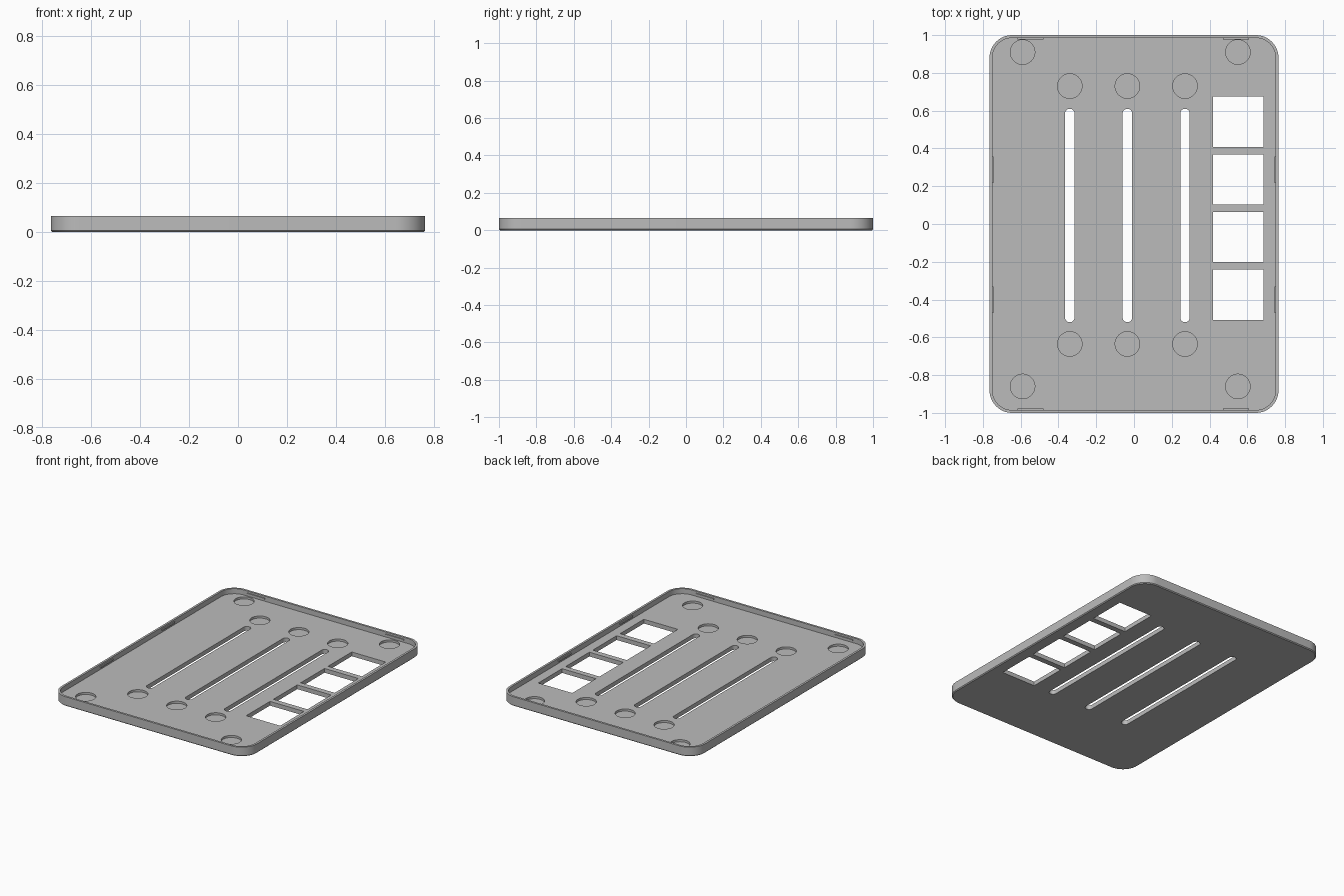
import bpy, bmesh
from math import cos, sin, pi

old = bpy.data.objects.get("Cube")
if old:
    bpy.data.objects.remove(old, do_unlink=True)

# Main sizes
HALF_X, HALF_Y, HEIGHT = 0.765, 1.0, 0.066
WALL, FLOOR, RECESS = 0.015, 0.03, 0.015

grey = bpy.data.materials.new("plain grey")
grey.use_nodes = True
colour = (0.5, 0.5, 0.5, 1)
grey.diffuse_color = colour
grey.node_tree.nodes["Principled BSDF"].inputs["Base Color"].default_value = colour


def outline(hx, hy, r, steps=12):
    """Rounded rectangle; a zero radius gives a plain rectangle."""
    if r == 0:
        return [(hx, hy), (-hx, hy), (-hx, -hy), (hx, -hy)]
    pts = []
    for q, (sx, sy) in enumerate(((1, 1), (-1, 1), (-1, -1), (1, -1))):
        for i in range(steps + 1):
            a = (q + i / steps) * pi / 2
            p = (sx * (hx - r) + r * cos(a), sy * (hy - r) + r * sin(a))
            if not pts or abs(p[0] - pts[-1][0]) + abs(p[1] - pts[-1][1]) > 1e-5:
                pts.append(p)
    if abs(pts[0][0] - pts[-1][0]) + abs(pts[0][1] - pts[-1][1]) < 1e-5:
        pts.pop()
    return pts


def solid(name, layers, x=0, y=0):
    """Closed solid through stacked (hx, hy, radius, z) outlines."""
    bm = bmesh.new()
    rings = [[bm.verts.new((x + px, y + py, z)) for px, py in outline(hx, hy, r)]
             for hx, hy, r, z in layers]
    bm.faces.new(rings[0][::-1])
    bm.faces.new(rings[-1])
    n = len(rings[0])
    for low, high in zip(rings, rings[1:]):
        for i in range(n):
            j = (i + 1) % n
            bm.faces.new((low[i], low[j], high[j], high[i]))
    mesh = bpy.data.meshes.new(name)
    bm.to_mesh(mesh)
    bm.free()
    obj = bpy.data.objects.new(name, mesh)
    bpy.context.collection.objects.link(obj)
    mesh.materials.append(grey)
    return obj


def prism(name, x, y, hx, hy, r, z0, z1):
    return solid(name, [(hx, hy, r, z0), (hx, hy, r, z1)], x, y)


# Outer shell with a small chamfer under its edge
c = 0.006
tray = solid("tray", [(HALF_X - c, HALF_Y - c, 0.12 - c, 0),
                      (HALF_X, HALF_Y, 0.12, c),
                      (HALF_X, HALF_Y, 0.12, HEIGHT)])

# Hollow above the floor
cutters = [prism("hollow_cutter", 0, 0, HALF_X - WALL, HALF_Y - WALL,
                 0.12 - WALL, FLOOR, 0.2)]

# Long slots, each with a round recess beyond both ends
slot_xs = (-0.34, -0.035, 0.27)
recesses = [(x, y) for x in slot_xs for y in (0.73, -0.635)]
recesses += [(x, y) for x in (-0.59, 0.55) for y in (0.91, -0.86)]
for x in slot_xs:
    cutters.append(prism("slot_cutter", x, 0.045, 0.025, 0.565, 0.025, -0.1, 0.1))
for x, y in recesses:
    cutters.append(prism("recess_cutter", x, y, 0.065, 0.065, 0.065,
                         FLOOR - RECESS, 0.05))

# Square windows in a column
for i in range(4):
    cutters.append(prism("window_cutter", 0.552, 0.541 - i * 0.305,
                         0.133, 0.133, 0, -0.1, 0.1))

for cutter in cutters:
    mod = tray.modifiers.new(cutter.name, "BOOLEAN")
    mod.operation = "DIFFERENCE"
    mod.solver = "EXACT"
    mod.object = cutter
bpy.context.view_layer.objects.active = tray
tray.select_set(True)
for mod in list(tray.modifiers):
    bpy.ops.object.modifier_apply(modifier=mod.name)
for cutter in cutters:
    bpy.data.objects.remove(cutter, do_unlink=True)
bpy.ops.object.shade_smooth_by_angle(angle=pi / 6)

# Snap ridges along the inside of the walls
for s in (-1, 1):
    for x in (-0.548, 0.54):
        prism("end_snap_ridge", x, s * (HALF_Y - WALL - 0.002),
              0.07, 0.005, 0, 0.043, 0.053)
    for y in (0.288, -0.4):
        prism("side_snap_ridge", s * (HALF_X - WALL - 0.002), y,
              0.005, 0.07, 0, 0.043, 0.053)
